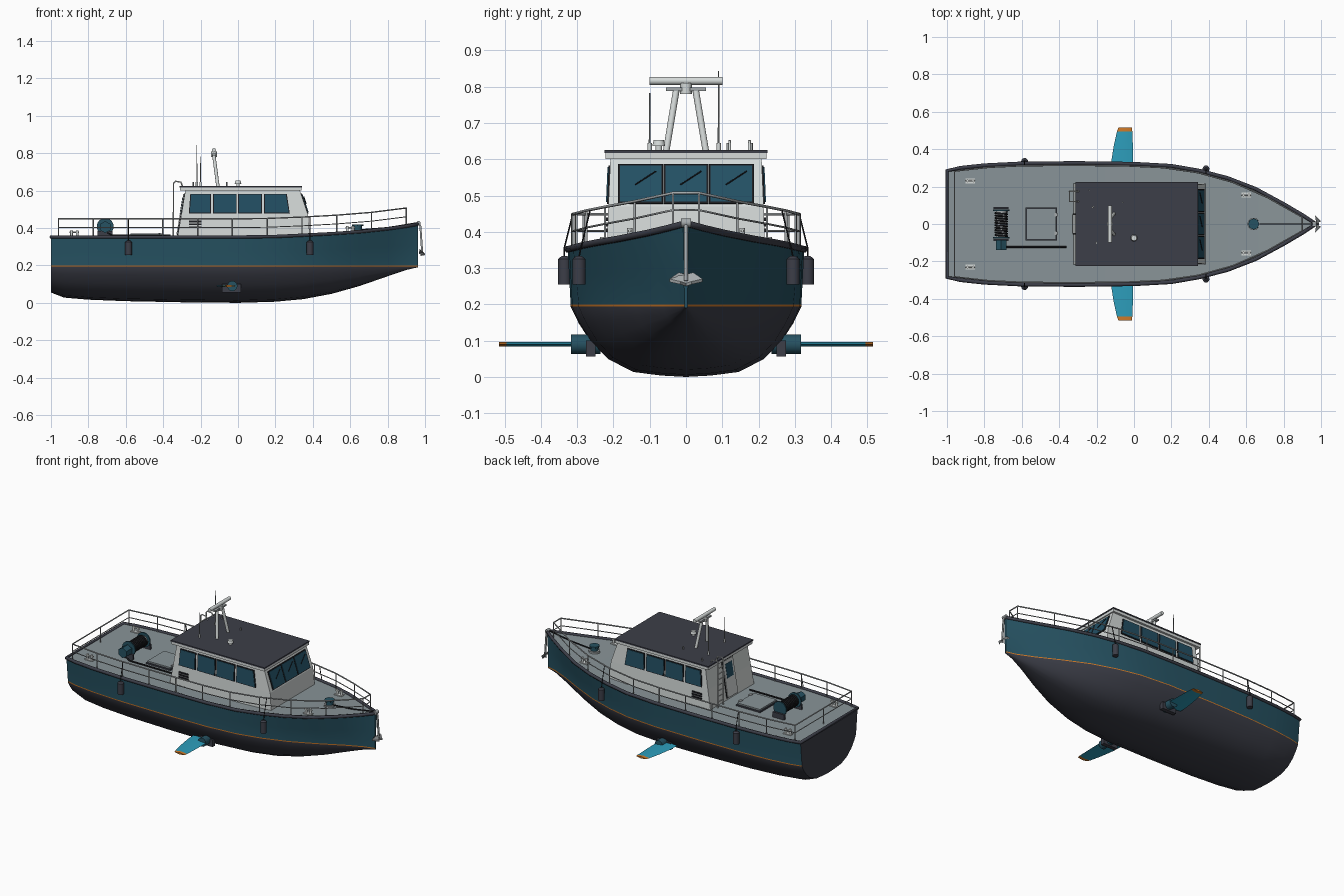
import bpy, bmesh, math
from mathutils import Vector, Matrix

cube = bpy.data.objects.get("Cube")
if cube:
    bpy.data.objects.remove(cube, do_unlink=True)


def material(name, *srgb):
    m = bpy.data.materials.new(name)
    m.use_nodes = True
    col = [((c / 255 + 0.055) / 1.055) ** 2.4 for c in srgb] + [1]
    m.diffuse_color = col
    m.node_tree.nodes["Principled BSDF"].inputs["Base Color"].default_value = col
    return m


TEAL = material("hull teal", 38, 82, 98)
DARK = material("charcoal", 60, 62, 72)
ORANGE = material("orange", 208, 122, 40)
DECK = material("deck grey", 137, 148, 152)
WHITE = material("cabin white", 214, 219, 218)
GLASS = material("window glass", 35, 80, 100)
CYAN = material("fin cyan", 45, 158, 188)
STEEL = material("steel", 165, 170, 172)
BLACK = material("black", 28, 29, 33)


def finish(name, bm, mats, smooth=True):
    bmesh.ops.recalc_face_normals(bm, faces=bm.faces)
    me = bpy.data.meshes.new(name)
    bm.to_mesh(me)
    bm.free()
    for m in mats:
        me.materials.append(m)
    if smooth:
        me.shade_smooth()
        me.set_sharp_from_angle(angle=math.radians(38))
    ob = bpy.data.objects.new(name, me)
    bpy.context.collection.objects.link(ob)
    return ob


def loft(name, rings, mats, rule=lambda i, j: 0, smooth=True):
    """Skin closed rings of points; rule(ring, segment) picks the material."""
    bm = bmesh.new()
    vs = [[bm.verts.new(p) for p in r] for r in rings]
    n = len(vs[0])
    for i in range(len(vs) - 1):
        for j in range(n):
            k = (j + 1) % n
            f = bm.faces.new((vs[i][j], vs[i][k], vs[i + 1][k], vs[i + 1][j]))
            f.material_index = rule(i, j)
    for i, r in ((-1, vs[0]), (len(vs) - 2, vs[-1])):
        bm.faces.new(r).material_index = rule(i, 0)
    return finish(name, bm, mats, smooth)


def box(name, lo, hi, mat):
    ring = lambda z: [(lo[0], lo[1], z), (hi[0], lo[1], z), (hi[0], hi[1], z), (lo[0], hi[1], z)]
    return loft(name, [ring(lo[2]), ring(hi[2])], [mat], smooth=False)


def cyl(name, p, q, r, mat, r2=None, seg=20):
    p, q = Vector(p), Vector(q)
    bm = bmesh.new()
    rot = (q - p).to_track_quat("Z", "Y").to_matrix().to_4x4()
    bmesh.ops.create_cone(bm, cap_ends=True, segments=seg, radius1=r, radius2=r if r2 is None else r2,
                          depth=(q - p).length, matrix=Matrix.Translation((p + q) / 2) @ rot)
    return finish(name, bm, [mat])


def tube(name, paths, r, mat, cyclic=False):
    cu = bpy.data.curves.new(name, "CURVE")
    cu.dimensions = "3D"
    cu.bevel_depth, cu.bevel_resolution, cu.use_fill_caps = r, 1, True
    for path in paths:
        sp = cu.splines.new("POLY")
        sp.points.add(len(path) - 1)
        for pt, co in zip(sp.points, path):
            pt.co = (*co, 1)
        sp.use_cyclic_u = cyclic
    cu.materials.append(mat)
    ob = bpy.data.objects.new(name, cu)
    bpy.context.collection.objects.link(ob)
    return ob


def plate(name, pts, out, thick, mat):
    d = Vector(out).normalized() * thick
    return loft(name, [pts, [Vector(p) + d for p in pts]], [mat], smooth=False)


# Hull stations: x, deck half beam, sheer height, waterline half beam, keel height
STATIONS = [(-1, .285, .352, .27, .055), (-.93, .3, .352, .287, .028), (-.8, .314, .352, .304, .017),
            (-.6, .324, .352, .315, .009), (-.3, .326, .352, .318, .003), (0, .322, .352, .314, 0),
            (.2, .311, .355, .296, .006), (.35, .285, .362, .262, .02), (.5, .246, .37, .212, .048),
            (.65, .188, .38, .142, .09), (.8, .107, .396, .064, .142), (.9, .048, .41, .02, .176),
            (.962, .008, .421, .004, .19)]
BILGE = [(0, 0), (.22, .02), (.46, .07), (.68, .25), (.83, .5), (.93, .76), (1, 1)]


def sheer(x):
    for a, b in zip(STATIONS, STATIONS[1:]):
        if x <= b[0]:
            t = (x - a[0]) / (b[0] - a[0])
            return a[1] + t * (b[1] - a[1]), a[2] + t * (b[2] - a[2])
    return STATIONS[-1][1:3]


def section(x, b, s, w, k):
    half = [(w * u, k + (.194 - k) * v) for u, v in BILGE] + [(w, .2)]
    half += [(w + (b - w) * t, .2 + (s - .2) * t) for t in (.5, 1)]
    return [(x, -y, z) for y, z in half[:0:-1]] + [(x, y, z) for y, z in half]


def hull_colour(i, j):
    if i < 0:
        return 1
    last = 2 * len(BILGE) + 4
    if j == last:
        return 3
    k = min(j, last - 1 - j)
    return 0 if k < 2 else 2 if k == 2 else 1


loft("hull", [section(*s) for s in STATIONS], [TEAL, DARK, ORANGE, DECK], hull_colour)
edge = [(x, b, s) for x, b, s, _, _ in STATIONS]
tube("gunwale", [edge + [(x, -y, z) for x, y, z in reversed(edge)]], .01, DARK, True)

# Guard rails with posts
rail_x = [-.96 + 1.86 * i / 10 for i in range(11)]


def rail_line(h):
    side = [(x, sheer(x)[0] - .012, sheer(x)[1] + h) for x in rail_x]
    return side + [(x, -y, z) for x, y, z in reversed(side)]


low, mid, top = rail_line(0), rail_line(.05), rail_line(.097)
tube("top_rail", [top], .004, STEEL, True)
tube("middle_rail", [mid], .0028, STEEL, True)
tube("rail_posts", list(zip(low, top)) + [[(-.96, 0, .35), (-.96, 0, .449)]], .0035, STEEL)

# Cabin and roof
CAB = [(.345, -.325, .385, .218), (.47, -.303, .375, .214), (.61, -.28, .328, .208)]
loft("cabin", [[(a, -w, z), (b, -w, z), (b, w, z), (a, w, z)] for z, a, b, w in CAB], [WHITE], smooth=False)
box("roof", (-.31, -.222, .6), (.34, .222, .617), WHITE)
box("roof_top", (-.313, -.225, .617), (.343, .225, .625), DARK)


def wall(z, col):
    a, b = CAB[:2] if z < .47 else CAB[1:]
    return a[col] + (b[col] - a[col]) * (z - a[0]) / (b[0] - a[0])


def side_quad(s, z0, z1, bl, br, tl, tr):
    return [(x, s * wall(z, 3), z) for x, z in ((bl, z0), (br, z0), (tr, z1), (tl, z1))]


def end_quad(col, y0, y1, z0, z1):
    return [(wall(z, col), y, z) for y, z in ((y0, z0), (y1, z0), (y1, z1), (y0, z1))]


WINDOWS = [(-.258, -.15, -.25, -.15), (-.128, -.012, -.128, -.012), (.005, .123, .005, .123), (.144, .272, .144, .256)]
for s in (1, -1):
    for bl, br, tl, tr in WINDOWS:
        plate("side_window_frame", side_quad(s, .477, .583, bl - .005, br + .005, tl - .005, tr + .005), (0, s, .04), .004, BLACK)
        plate("side_window", side_quad(s, .482, .578, bl, br, tl, tr), (0, s, .04), .007, GLASS)
    for z in (.4, .415, .43):
        plate("side_vent_slat", side_quad(s, z, z + .009, -.262, -.195, -.262, -.195), (0, s, .04), .006, BLACK)
for c in (-.125, 0, .125):
    plate("windscreen_frame", end_quad(2, c - .062, c + .062, .477, .585), (1, 0, .33), .004, BLACK)
    plate("windscreen", end_quad(2, c - .057, c + .057, .482, .58), (1, 0, .33), .007, GLASS)
    tube("wiper", [[(wall(z, 2) + .01, c + y, z) for y, z in ((-.015, .53), (.042, .567))]], .002, BLACK)

# Aft door, ladder
plate("door_frame", end_quad(1, -.055, .055, .36, .585), (-1, 0, .15), .004, BLACK)
plate("door", end_quad(1, -.05, .05, .365, .58), (-1, 0, .15), .008, WHITE)
plate("door_window", end_quad(1, -.032, .032, .475, .56), (-1, 0, .15), .0098, GLASS)
tube("ladder_rails", [[(-.345, y, .355), (-.345, y, .64), (-.335, y, .65), (-.305, y, .645), (-.295, y, .62)]
                      for y in (.12, .175)], .004, WHITE)
tube("ladder_rungs", [[(-.345, .12, .39 + .035 * i), (-.345, .175, .39 + .035 * i)] for i in range(7)], .0035, WHITE)

# Radar mast, aerials and roof fittings
for s in (1, -1):
    cyl("mast_leg", (-.107, s * .055, .62), (-.13, s * .026, .795), .009, WHITE)
box("mast_crossbar", (-.14, -.055, .788), (-.118, .055, .798), STEEL)
cyl("radar_base", (-.129, 0, .78), (-.129, 0, .81), .016, WHITE)
cyl("radar_scanner", (-.129, -.1, .816), (-.129, .1, .816), .011, WHITE)
for x, y, z in ((-.22, .09, .843), (-.2, -.1, .783)):
    cyl("aerial_base", (x, y, .62), (x, y, .645), .006, WHITE)
    cyl("aerial", (x, y, .64), (x, y, z), .0028, STEEL, .0015, 8)
cyl("dome_stalk", (0, -.075, .62), (0, -.075, .638), .009, WHITE)
cyl("dome", (0, -.075, .636), (0, -.075, .653), .018, WHITE, .014)
for x, y in ((-.06, .115), (-.24, .18)):
    cyl("roof_post", (x, y, .62), (x, y, .645), .004, STEEL)

# Fenders, stabiliser fins and bollards on both sides
for s in (1, -1):
    for x, y in ((-.585, .335), (.385, .295)):
        cyl("fender", (x, s * y, .255), (x, s * y, .325), .018, DARK)
        cyl("fender_top", (x, s * y, .325), (x, s * y, .333), .018, DARK, .008)
        b, h = sheer(x)
        tube("fender_line", [[(x, s * y, .33), (x, s * (b + .012), h), (x, s * (b - .012), h + .097)]], .0025, BLACK)
    fin = [(.265, -.125, -.003), (.33, -.122, -.004), (.42, -.108, -.006), (.495, -.091, -.009), (.515, -.083, -.012)]
    loft("stabiliser_fin", [[(a, s * y, .09), ((a + b) / 2, s * y, .096), (b, s * y, .09), ((a + b) / 2, s * y, .084)]
                            for y, a, b in fin], [CYAN, ORANGE], lambda i, j: int(i >= 3))
    cyl("fin_hub", (-.03, s * .235, .09), (-.03, s * .317, .09), .027, TEAL)
    box("fin_mount", (-.085, min(s * .25, s * .275), .056), (.015, max(s * .25, s * .275), .1), DARK)
    for x, y in ((-.875, .23), (.6, .155)):
        z = sheer(x)[1]
        box("bollard_base", (x - .026, s * y - .014, z), (x + .026, s * y + .014, z + .006), WHITE)
        for d in (-.015, .015):
            cyl("bollard_post", (x + d, s * y, z), (x + d, s * y, z + .034), .007, WHITE)
        cyl("bollard_bar", (x - .026, s * y, z + .026), (x + .026, s * y, z + .026), .004, WHITE)

# Aft deck: winch, hose and hatch
cyl("winch_drum", (-.71, -.075, .408), (-.71, .075, .408), .028, STEEL)
turns = [(i / 12 * math.tau, -.065 + .13 * i / 120) for i in range(121)]
tube("winch_cable", [[(-.71 + .032 * math.cos(a), y, .408 + .032 * math.sin(a)) for a, y in turns]], .005, BLACK)
for s in (1, -1):
    cyl("winch_flange", (-.71, s * .07, .408), (-.71, s * .078, .408), .045, TEAL, seg=28)
    box("winch_foot", (-.75, s * .086 - .006, .35), (-.67, s * .086 + .006, .385), DARK)
cyl("winch_motor", (-.71, -.14, .405), (-.71, -.085, .405), .032, TEAL, seg=6)
tube("deck_hose", [[(-.7, -.122, .375), (-.67, -.122, .36), (-.36, -.122, .36)]], .005, BLACK)
box("hatch_frame", (-.58, -.088, .35), (-.412, .088, .361), DARK)
box("hatch_lid", (-.575, -.083, .355), (-.417, .083, .37), DECK)
for y in (-.05, .05):
    box("hatch_hinge", (-.425, y - .01, .365), (-.408, y + .01, .374), STEEL)

# Foredeck: capstan, chain and anchor
cyl("capstan_base", (.64, 0, .375), (.64, 0, .39), .033, STEEL)
cyl("capstan", (.64, 0, .388), (.64, 0, .412), .022, TEAL)
cyl("capstan_cap", (.64, 0, .41), (.64, 0, .42), .03, TEAL, seg=8)
tube("anchor_chain", [[(.65, 0, .39), (.8, 0, .402), (.96, 0, .428)]], .004, BLACK)
cyl("anchor_roller", (.965, -.014, .425), (.965, .014, .425), .012, STEEL)
tube("anchor_shank", [[(.965, 0, .43), (.975, 0, .41), (.985, 0, .265)]], .006, STEEL)
for s in (1, -1):
    plate("anchor_fluke", [(.975, 0, .25), (.999, s * .015, .255), (.968, s * .046, .262), (.972, s * .02, .28), (.975, 0, .275)],
          (0, 0, 1), .008, STEEL)
